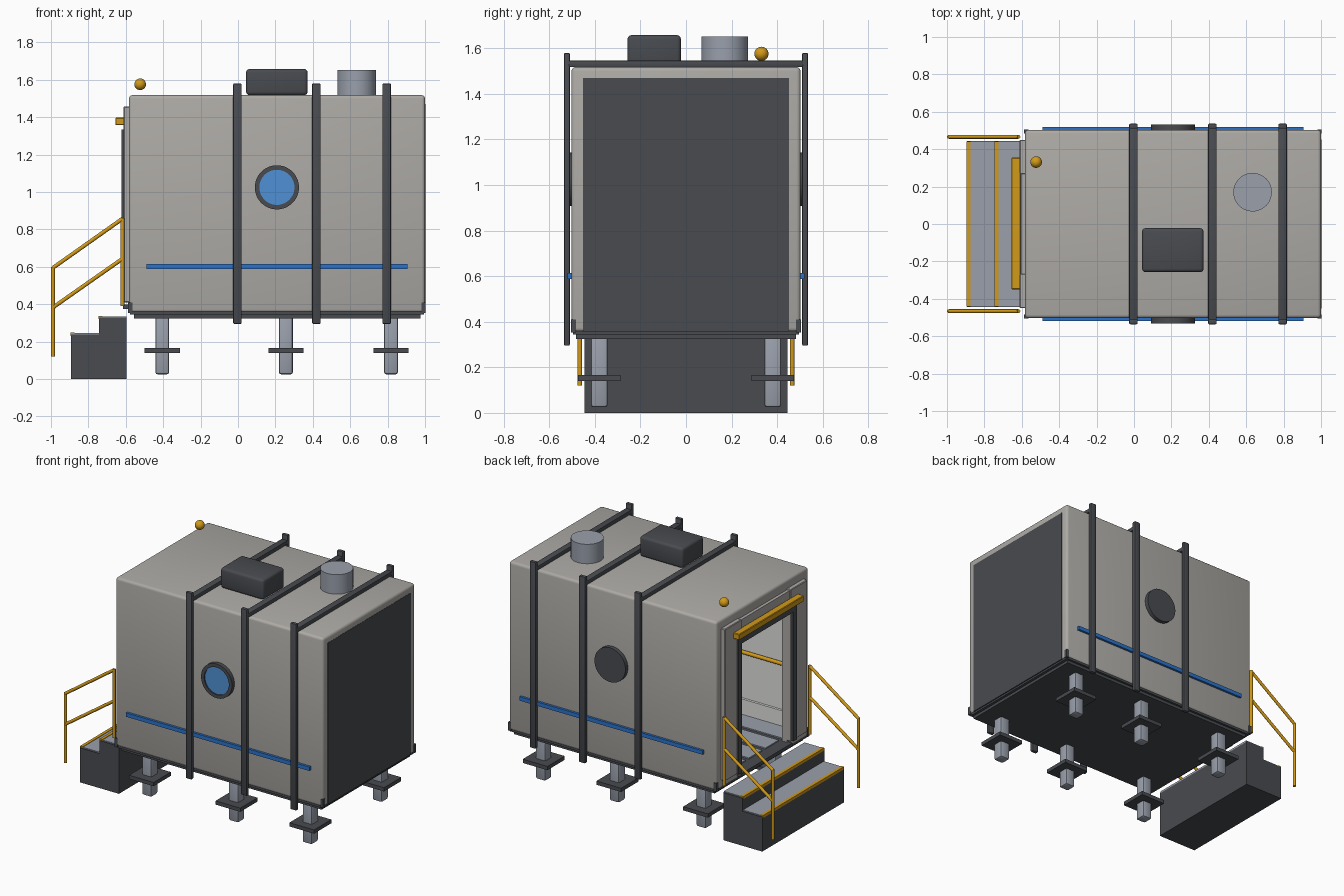
import bpy, bmesh, math
from mathutils import Vector

if "Cube" in bpy.data.objects:
    bpy.data.objects.remove(bpy.data.objects["Cube"])


def mat(name, r, g, b):
    m = bpy.data.materials.new(name)
    m.diffuse_color = (r, g, b, 1)
    m.use_nodes = True
    m.node_tree.nodes["Principled BSDF"].inputs["Base Color"].default_value = m.diffuse_color
    return m


HULL = mat("warm_grey_hull", 0.42, 0.405, 0.38)
DARK = mat("charcoal", 0.065, 0.07, 0.08)
METAL = mat("blue_grey_metal", 0.32, 0.35, 0.41)
YELLOW = mat("safety_yellow", 0.64, 0.32, 0.01)
BLUE = mat("stripe_blue", 0.025, 0.17, 0.58)
GLASS = mat("window_blue", 0.08, 0.28, 0.66)
LINER = mat("interior_white", 0.75, 0.75, 0.73)


def finish(bm, name, m):
    bmesh.ops.recalc_face_normals(bm, faces=bm.faces[:])
    me = bpy.data.meshes.new(name)
    bm.to_mesh(me)
    bm.free()
    o = bpy.data.objects.new(name, me)
    bpy.context.collection.objects.link(o)
    if m:
        me.materials.append(m)
    return o


def smooth(o):
    bpy.ops.object.select_all(action='DESELECT')
    o.select_set(True)
    bpy.context.view_layer.objects.active = o
    bpy.ops.object.shade_smooth_by_angle(angle=math.radians(35))


def box(name, m, x, y, z, bevel=0, seg=2):
    """Box from (min, max) ranges, optionally bevelled."""
    bm = bmesh.new()
    bmesh.ops.create_cube(bm, size=1)
    for v in bm.verts:
        v.co = [(r[0] + r[1]) / 2 + c * (r[1] - r[0]) for c, r in zip(v.co, (x, y, z))]
    if bevel:
        bmesh.ops.bevel(bm, geom=bm.edges[:], offset=bevel, segments=seg, profile=0.5, affect='EDGES')
    o = finish(bm, name, m)
    if bevel:
        smooth(o)
    return o


def rod(name, m, a, b, r, sides=32):
    """Cylinder between two points."""
    a, b = Vector(a), Vector(b)
    bm = bmesh.new()
    bmesh.ops.create_cone(bm, cap_ends=True, segments=sides, radius1=r, radius2=r, depth=(b - a).length)
    q = (b - a).to_track_quat('Z', 'Y')
    for v in bm.verts:
        v.co = q @ v.co + (a + b) / 2
    o = finish(bm, name, m)
    smooth(o)
    return o


def span(s, a, b):
    """Range a..b mirrored by sign s."""
    return tuple(sorted((s * a, s * b)))


def cut(o, cutter):
    mod = o.modifiers.new("cut", 'BOOLEAN')
    mod.operation, mod.object, mod.solver = 'DIFFERENCE', cutter, 'EXACT'
    bpy.context.view_layer.objects.active = o
    bpy.ops.object.modifier_apply(modifier=mod.name)
    bpy.data.objects.remove(cutter)


# Hollow hull with a doorway in the left end
hull = box("hull", HULL, (-0.583, 1.0), (-0.503, 0.503), (0.355, 1.518), 0.018, 3)
cut(hull, box("room_cutter", None, (-0.545, 0.95), (-0.46, 0.46), (0.39, 1.48)))
cut(hull, box("door_cutter", None, (-0.7, -0.5), (-0.267, 0.267), (0.391, 1.3)))
box("end_panel", DARK, (0.93, 1.0015), (-0.452, 0.452), (0.357, 1.47))

# Base frame and corner brackets
box("base_frame", DARK, (-0.556, 0.975), (-0.482, 0.482), (0.325, 0.36))
box("base_flange", DARK, (-0.577, 0.994), (-0.497, 0.497), (0.345, 0.363))
for s in (-1, 1):
    for x in ((-0.587, -0.565), (0.982, 1.003)):
        box("corner_bracket", DARK, x, span(s, 0.483, 0.505), (0.352, 0.41))

# Interior lining, floor planks and grab rails
for s in (-1, 1):
    box("wall_liner", LINER, (-0.54, 0.925), span(s, 0.452, 0.461), (0.39, 1.48))
    box("skirting", LINER, (-0.54, 0.925), span(s, 0.435, 0.452), (0.39, 0.51))
    rod("inner_grab_rail", YELLOW, (-0.45, s * 0.435, 0.835), (0.85, s * 0.435, 0.835), 0.013, 12)
box("inner_floor", DARK, (-0.545, 0.93), (-0.451, 0.451), (0.385, 0.398))
for i in range(5):
    y = -0.36 + i * 0.18
    box("floor_plank", METAL, (-0.53, 0.92), (y - 0.072, y + 0.072), (0.395, 0.406))

# Door surround, dark door frame and yellow header
for s in (-1, 1):
    box("door_jamb", HULL, (-0.612, -0.575), span(s, 0.267, 0.45), (0.41, 1.457), 0.004, 1)
    box("door_frame_post", DARK, (-0.623, -0.608), span(s, 0.282, 0.318), (0.41, 1.335))
box("door_lintel", HULL, (-0.604, -0.575), (-0.267, 0.267), (1.3, 1.45))
box("door_frame_top", DARK, (-0.623, -0.6), (-0.318, 0.318), (1.3, 1.335))
box("door_sill", DARK, (-0.615, -0.54), (-0.28, 0.28), (0.375, 0.398))
box("door_header", YELLOW, (-0.655, -0.606), (-0.35, 0.355), (1.357, 1.398), 0.004, 1)

# Ribs wrapping the hull
for x in (-0.003, 0.419, 0.795):
    xr = (x - 0.023, x + 0.023)
    for s in (-1, 1):
        box("side_rib", DARK, xr, span(s, 0.51, 0.536), (0.295, 1.58), 0.006, 2)
    box("roof_rib", DARK, xr, (-0.515, 0.515), (1.517, 1.546), 0.006, 2)

# Side stripes and portholes
for s in (-1, 1):
    box("side_stripe", BLUE, (-0.49, 0.907), span(s, 0.498, 0.519), (0.588, 0.615))
    ring = rod("porthole_ring", DARK, (0.208, s * 0.48, 1.025), (0.208, s * 0.531, 1.025), 0.118, 48)
    cut(ring, rod("ring_cutter", None, (0.208, s * 0.515, 1.025), (0.208, s * 0.56, 1.025), 0.094, 48))
    smooth(ring)
    rod("porthole_glass", GLASS, (0.208, s * 0.512, 1.025), (0.208, s * 0.523, 1.025), 0.0945, 48)

# Roof equipment
box("roof_unit", DARK, (0.043, 0.372), (-0.257, -0.022), (1.518, 1.658), 0.018, 3)
rod("roof_vent", METAL, (0.634, 0.17, 1.51), (0.634, 0.17, 1.652), 0.103, 40)
bm = bmesh.new()
bmesh.ops.create_uvsphere(bm, u_segments=24, v_segments=16, radius=0.031)
bmesh.ops.translate(bm, verts=bm.verts, vec=(-0.523, 0.331, 1.576))
smooth(finish(bm, "beacon", YELLOW))

# Legs with foot plates
for x in (-0.405, 0.256, 0.818):
    for s in (-1, 1):
        y = s * 0.381
        box("leg", METAL, (x - 0.037, x + 0.037), (y - 0.037, y + 0.037), (0.025, 0.34), 0.012, 2)
        box("leg_plate", DARK, (x - 0.094, x + 0.094), (y - 0.094, y + 0.094), (0.14, 0.166))

# Two-step stair with treads and yellow nosings
for x0, x1, h in ((-0.893, -0.743, 0.238), (-0.743, -0.596, 0.328)):
    box("stair_block", DARK, (x0, x1), (-0.445, 0.445), (0, h))
    box("stair_tread", METAL, (x0 + 0.003, x1), (-0.44, 0.44), (h - 0.005, h + 0.007))
    box("stair_nosing", YELLOW, (x0 - 0.003, x0 + 0.018), (-0.44, 0.44), (h - 0.008, h + 0.01))

# Handrails on both sides of the stair
for s in (-1, 1):
    y = s * 0.466
    for a, b in (((-0.989, 0.12), (-0.989, 0.6)), ((-0.618, 0.39), (-0.618, 0.862)),
                 ((-0.989, 0.595), (-0.618, 0.857)), ((-0.989, 0.383), (-0.618, 0.643))):
        rod("handrail", YELLOW, (a[0], y, a[1]), (b[0], y, b[1]), 0.0105, 12)
